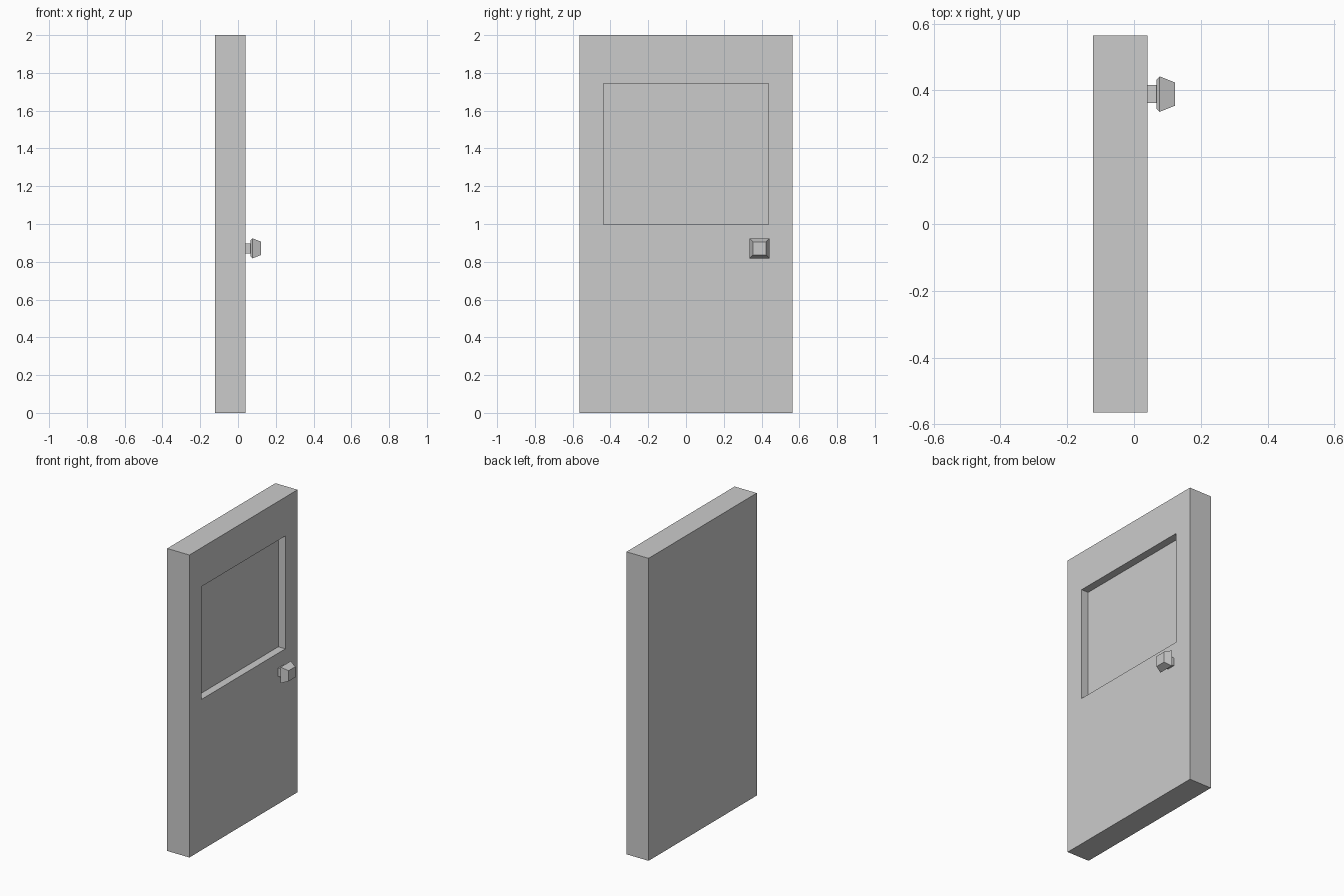
import bpy, bmesh
from mathutils import Vector

if "Cube" in bpy.data.objects:
    bpy.data.objects.remove(bpy.data.objects["Cube"])


def make_object(name, bm):
    bmesh.ops.recalc_face_normals(bm, faces=bm.faces)
    mesh = bpy.data.meshes.new(name)
    bm.to_mesh(mesh)
    bm.free()
    obj = bpy.data.objects.new(name, mesh)
    bpy.context.collection.objects.link(obj)
    return obj


def square_loft(name, rings, y, z, cap_start=True):
    """Skin rectangles along x; each ring is (x, half_y, half_z)."""
    bm = bmesh.new()
    loops = [[bm.verts.new((x, y + sy * hy, z + sz * hz))
              for sy, sz in ((-1, -1), (1, -1), (1, 1), (-1, 1))]
             for x, hy, hz in rings]
    for a, b in zip(loops, loops[1:]):
        for i in range(4):
            j = (i + 1) % 4
            bm.faces.new((a[i], a[j], b[j], b[i]))
    if cap_start:
        bm.faces.new(loops[0])
    bm.faces.new(loops[-1])
    return make_object(name, bm)


# Door slab: front face is inset and pushed in to form the window recess
BACK, FRONT, DEPTH = -0.122, 0.04, 0.051
bm = bmesh.new()
bmesh.ops.create_cube(bm, size=1)
for v in bm.verts:
    v.co = Vector((FRONT if v.co.x > 0 else BACK, v.co.y * 1.13, v.co.z * 2 + 1))
bm.normal_update()
front = max(bm.faces, key=lambda f: f.normal.x)
bmesh.ops.inset_region(bm, faces=[front], thickness=0.1)
for v in front.verts:
    v.co.y = 0.437 if v.co.y > 0 else -0.437
    v.co.z = 1.743 if v.co.z > 1 else 0.997
panel = bmesh.ops.extrude_discrete_faces(bm, faces=[front])["faces"][0]
bmesh.ops.translate(bm, verts=panel.verts, vec=(-DEPTH, 0, 0))
make_object("door_panel", bm)

# Square door knob: stem and flared head
KNOB_Y, KNOB_Z = 0.389, 0.871
square_loft("knob_stem", [(0.035, 0.027, 0.027), (0.07, 0.027, 0.027)], KNOB_Y, KNOB_Z)
square_loft("knob_head", [(0.067, 0.043, 0.043), (0.077, 0.053, 0.053),
                          (0.122, 0.035, 0.035)], KNOB_Y, KNOB_Z)
